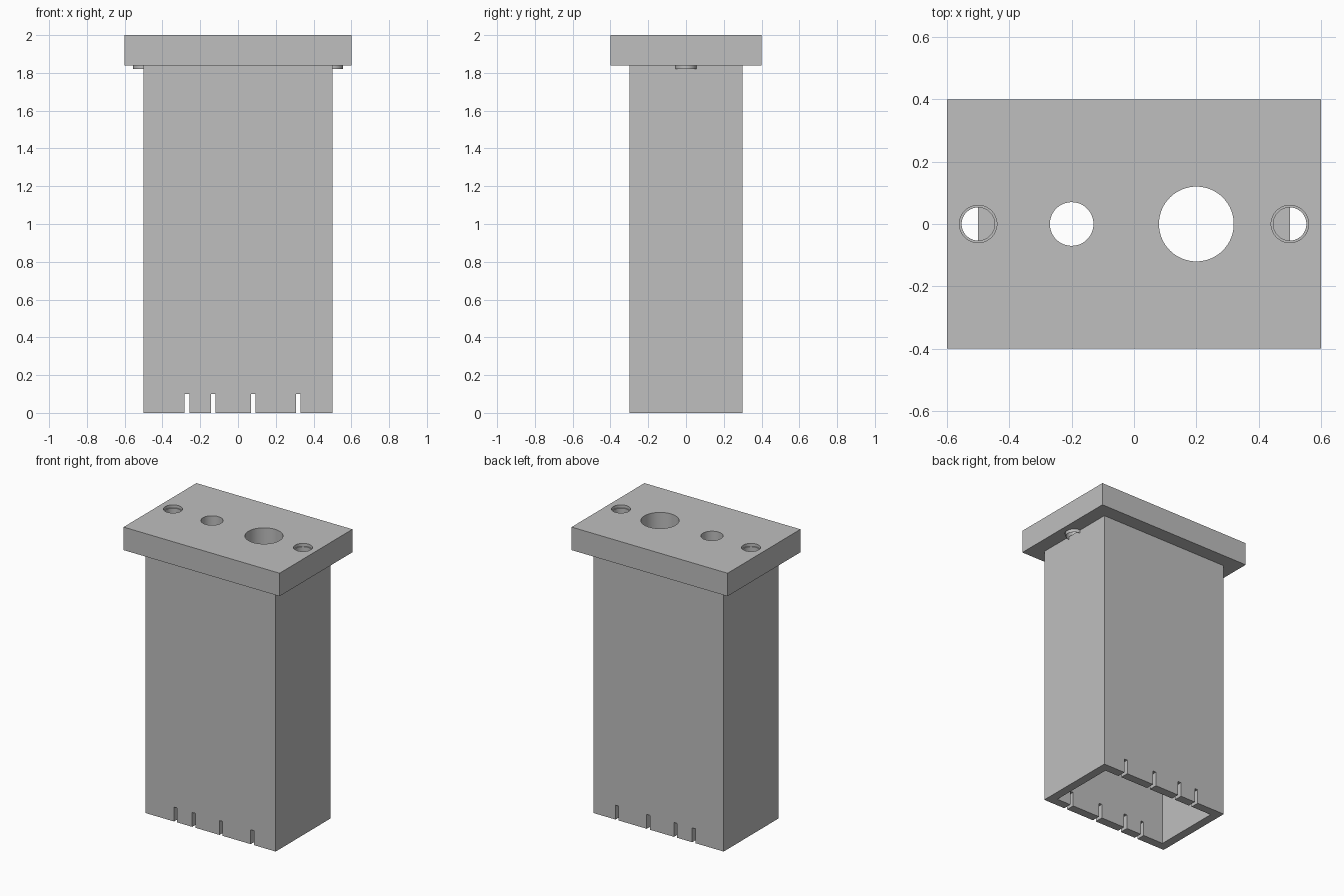
import bpy
import math

cube = bpy.data.objects.get("Cube")
if cube:
    bpy.data.objects.remove(cube, do_unlink=True)

grey = bpy.data.materials.new("plain grey")
grey.use_nodes = True
colour = (0.52, 0.52, 0.52, 1)
grey.diffuse_color = colour
grey.node_tree.nodes["Principled BSDF"].inputs["Base Color"].default_value = colour


def box(name, size, centre):
    bpy.ops.mesh.primitive_cube_add(size=1, location=centre)
    ob = bpy.context.object
    ob.name = name
    ob.scale = size
    bpy.ops.object.transform_apply(location=True, rotation=False, scale=True)
    ob.data.materials.append(grey)
    return ob


def cylinder(name, radius, x, bottom, top):
    bpy.ops.mesh.primitive_cylinder_add(vertices=64, radius=radius, depth=top - bottom,
                                        location=(x, 0, (bottom + top) / 2))
    ob = bpy.context.object
    ob.name = name
    bpy.ops.object.transform_apply(location=True, rotation=False, scale=True)
    ob.data.materials.append(grey)
    return ob


def cut(target, cutter):
    mod = target.modifiers.new("cut", 'BOOLEAN')
    mod.operation = 'DIFFERENCE'
    mod.solver = 'EXACT'
    mod.object = cutter
    bpy.context.view_layer.objects.active = target
    bpy.ops.object.modifier_apply(modifier=mod.name)
    bpy.data.objects.remove(cutter, do_unlink=True)


def smooth(ob):
    bpy.ops.object.select_all(action='DESELECT')
    ob.select_set(True)
    bpy.context.view_layer.objects.active = ob
    bpy.ops.object.shade_smooth_by_angle(angle=math.radians(30))


PLATE_BOTTOM, TOP, WALL = 1.84, 2.0, 0.06
holes = [(-0.2, 0.07), (0.2, 0.12)]

# Hollow body, open at the bottom
body = box("hollow_body", (1.0, 0.6, PLATE_BOTTOM), (0, 0, PLATE_BOTTOM / 2))
cut(body, box("cavity", (1 - 2 * WALL, 0.6 - 2 * WALL, 2.2), (0, 0, 0.9)))

# Slots in the lower rim, in line with the edges of the large holes
for x, radius in holes:
    for side in (-1, 1):
        cut(body, box("slot", (0.024, 0.8, 0.2), (x + side * radius, 0, 0)))

# Top plate with two large holes and two screw holes
plate = box("top_plate", (1.2, 0.8, TOP - PLATE_BOTTOM), (0, 0, (TOP + PLATE_BOTTOM) / 2))
for x, radius in holes + [(-0.5, 0.06), (0.5, 0.06)]:
    cut(plate, cylinder("hole", radius, x, 1.7, 2.1))
smooth(plate)

# Sleeves set into the screw holes, sticking out a little below the plate
for name, x in (("left_sleeve", 0.5), ("right_sleeve", -0.5)):
    sleeve = cylinder(name, 0.06, x, 1.82, 1.98)
    for v in sleeve.data.vertices:
        if v.co.z < 1.9:
            v.co.x = x + (v.co.x - x) * 0.92
            v.co.y *= 0.92
    cut(sleeve, cylinder("bore", 0.053, x, 1.7, 2.1))
    smooth(sleeve)
